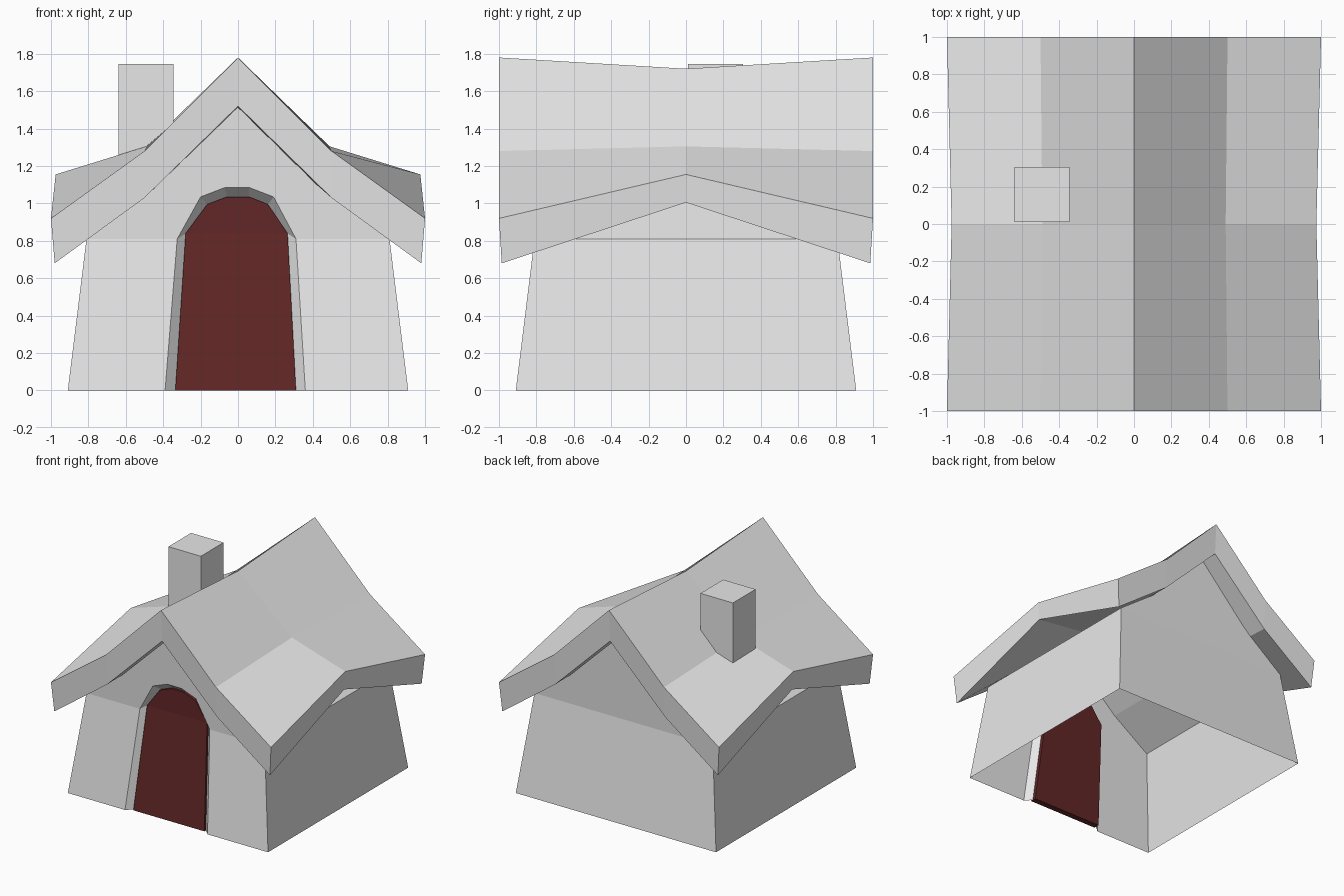
import bpy, bmesh

if "Cube" in bpy.data.objects:
    bpy.data.objects.remove(bpy.data.objects["Cube"])

def material(name, rgb):
    m = bpy.data.materials.new(name)
    m.diffuse_color = (*rgb, 1)
    m.use_nodes = True
    m.node_tree.nodes["Principled BSDF"].inputs["Base Color"].default_value = m.diffuse_color
    return m

GREY = material("plain grey", (0.8, 0.8, 0.8))
RED = material("dark red", (0.124, 0.02, 0.02))

def finish(name, bm, mat):
    bmesh.ops.remove_doubles(bm, verts=bm.verts, dist=0.0005)
    bmesh.ops.recalc_face_normals(bm, faces=bm.faces)
    me = bpy.data.meshes.new(name)
    bm.to_mesh(me)
    bm.free()
    me.materials.append(mat)
    ob = bpy.data.objects.new(name, me)
    bpy.context.collection.objects.link(ob)

def face(bm, pts):
    bm.faces.new([bm.verts.new(p) for p in pts])

def bridge(bm, a, b, closed=False):
    for i in range(len(a) if closed else len(a) - 1):
        j = (i + 1) % len(a)
        face(bm, [a[i], a[j], b[j], b[i]])

def mirrored(half):
    """Right half of a profile, ridge first -> full profile from left to right."""
    return [(-x, y, z) for x, y, z in half[:0:-1]] + half

# Roof: sagging slab lofted through three stations
def station(y, top, under):
    t = mirrored([(x, y, z) for x, z in top])
    u = mirrored([(x, y * 0.985, z) for x, z in under])
    return t + u[::-1]

end_top, end_under = [(0, 1.78), (.5, 1.28), (1, .92)], [(0, 1.52), (.5, 1.03), (.98, .68)]
mid_top, mid_under = [(0, 1.72), (.49, 1.305), (.975, 1.155)], [(0, 1.47), (.49, 1.06), (.965, 1.005)]
loops = [station(-1, end_top, end_under), station(0, mid_top, mid_under), station(1, end_top, end_under)]
bm = bmesh.new()
bridge(bm, loops[0], loops[1], True)
bridge(bm, loops[1], loops[2], True)
for lp in (loops[0], loops[2]):
    for i in range(4):
        face(bm, [lp[i], lp[i + 1], lp[8 - i], lp[9 - i]])
finish("roof", bm, GREY)

# Wall surface depth at a given height (leans in, then nearly upright)
def wall_y(z):
    return -0.91 + 0.1 * z / 0.81 if z <= 0.81 else -0.81 - 0.03 * (z - 0.81) / 0.7

def on_wall(profile, depth=0):
    return [(x, wall_y(min(z, 0.81) if depth else z) + depth, z) for x, z in profile]

arch = [(-.39, 0), (-.325, .81), (-.2, 1.035), (-.07, 1.085), (.06, 1.085), (.19, 1.035), (.31, .81), (.36, 0)]
panel = [(-.335, 0), (-.28, .84), (-.165, .995), (-.06, 1.035), (.06, 1.035), (.16, .995), (.265, .84), (.31, 0)]

# House walls, open underneath, with an arched doorway in front
bm = bmesh.new()
gable = mirrored([(x, wall_y(z), z) for x, z in [(0, 1.515), (.49, 1.04), (.81, .81)]])
base = [(-.91, -.91, 0), (.91, -.91, 0)]
hole = on_wall(arch)
back = [(x, -y, z) for x, y, z in gable]
face(bm, [base[0], hole[0], hole[1], gable[0]])
face(bm, [hole[7], base[1], gable[4], hole[6]])
face(bm, gable + hole[6:0:-1])
face(bm, back)
face(bm, [(-.91, .91, 0), (.91, .91, 0), back[4], back[0]])
for s, i in ((-1, 0), (1, 4)):
    face(bm, [(s * .91, -.91, 0), (s * .91, .91, 0), back[i], gable[i]])
bridge(bm, gable, back)
finish("house_walls", bm, GREY)

# Doorway reveal
bm = bmesh.new()
bridge(bm, hole, on_wall(panel, 0.05))
finish("doorway_reveal", bm, GREY)

# Door panel
bm = bmesh.new()
front, rear = on_wall(panel, 0.03), on_wall(panel, 0.08)
for lp in (front, rear):
    for i in range(3):
        face(bm, [lp[i], lp[i + 1], lp[6 - i], lp[7 - i]])
bridge(bm, front, rear, True)
finish("door", bm, RED)

# Chimney
bm = bmesh.new()
bmesh.ops.create_cube(bm, size=1)
bmesh.ops.scale(bm, vec=(.295, .295, .605), verts=bm.verts)
bmesh.ops.translate(bm, vec=(-.4925, .1575, 1.4425), verts=bm.verts)
finish("chimney", bm, GREY)
